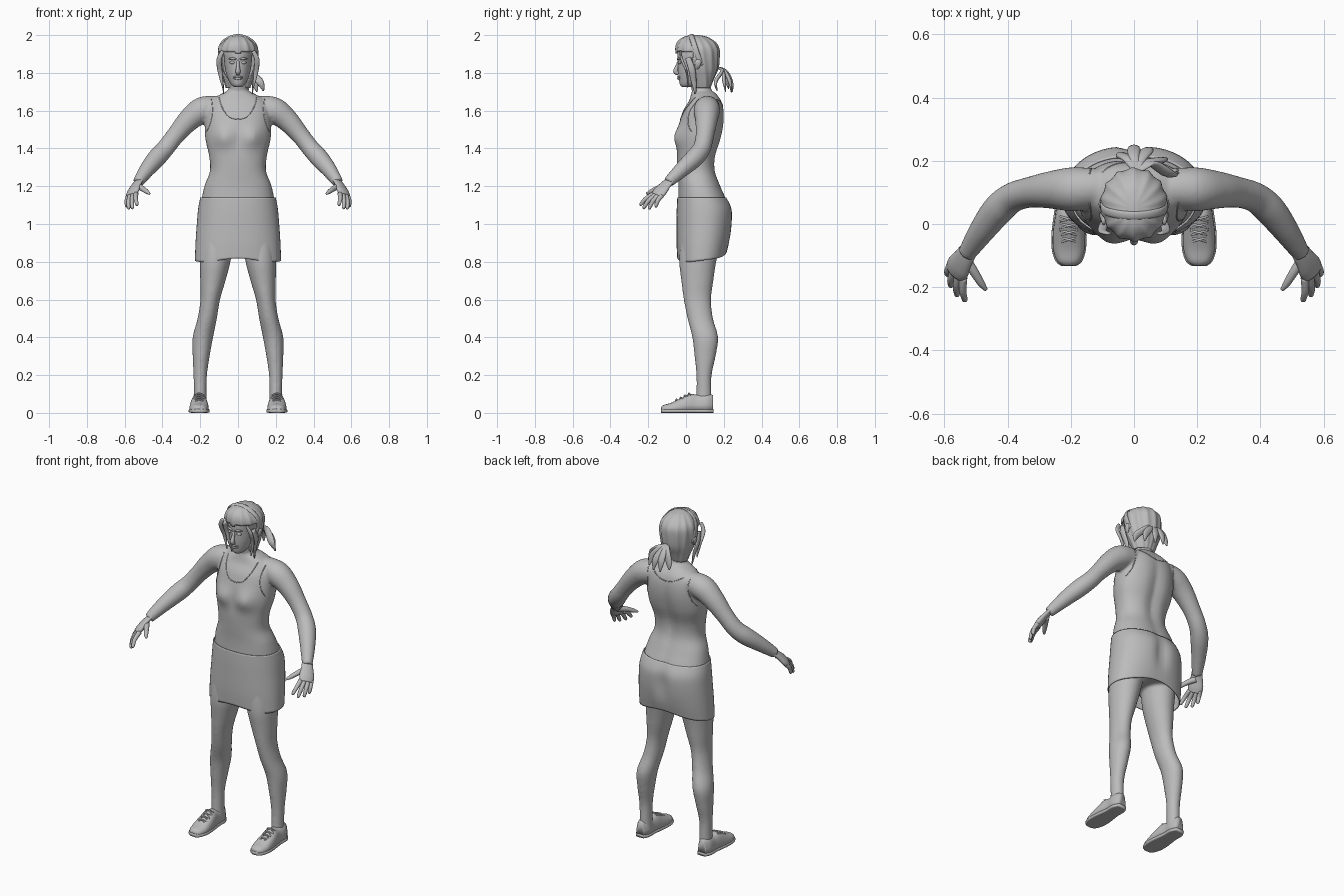
import bpy, bmesh, math
from mathutils import Vector
from mathutils.bvhtree import BVHTree

cube = bpy.data.objects.get("Cube")
if cube:
    bpy.data.objects.remove(cube)

grey = bpy.data.materials.new("plain_grey")
grey.use_nodes = True
grey.diffuse_color = (0.5, 0.5, 0.5, 1)
for node in grey.node_tree.nodes:
    if node.type == 'BSDF_PRINCIPLED':
        node.inputs["Base Color"].default_value = grey.diffuse_color
        node.inputs["Roughness"].default_value = 0.7


def spline(rows, n):
    """Catmull-Rom interpolation through rows of numbers."""
    out = []
    for i in range(len(rows) - 1):
        a, b, c, d = (rows[max(i - 1, 0)], rows[i], rows[i + 1], rows[min(i + 2, len(rows) - 1)])
        for k in range(n):
            t = k / n
            out.append([q + (r - p) * t / 2 + (2 * p - 5 * q + 4 * r - s) * t * t / 2
                        + (3 * q - p - 3 * r + s) * t ** 3 / 2 for p, q, r, s in zip(a, b, c, d)])
    return out + [list(rows[-1])]


def gauss(v, width):
    return math.exp(-(v / width) ** 2)


def add_loft(bm, rings, caps=True):
    vs = [[bm.verts.new(p) for p in ring] for ring in rings]
    for lo, hi in zip(vs, vs[1:]):
        for i in range(len(lo)):
            j = (i + 1) % len(lo)
            bm.faces.new((lo[i], lo[j], hi[j], hi[i]))
    if caps:
        bm.faces.new(vs[0][::-1])
        bm.faces.new(vs[-1])


def finish(name, bm):
    bmesh.ops.recalc_face_normals(bm, faces=bm.faces)
    for f in bm.faces:
        f.smooth = True
    mesh = bpy.data.meshes.new(name)
    bm.to_mesh(mesh)
    bm.free()
    mesh.materials.append(grey)
    obj = bpy.data.objects.new(name, mesh)
    bpy.context.collection.objects.link(obj)
    return obj


def circle(seg, power=1):
    """Unit (super)ellipse points."""
    for k in range(seg):
        a = math.tau * k / seg
        c, s = math.cos(a), math.sin(a)
        yield math.copysign(abs(c) ** power, c), math.copysign(abs(s) ** power, s)


def stack(rows, n=5, seg=40, power=1, side=1, shape=None):
    """Rings from rows of height, half width, front, back and optional centre."""
    rings = []
    for row in spline(rows, n):
        z, w, front, back = row[:4]
        cx = row[4] if len(row) > 4 else 0
        ring = [Vector((side * (cx + w * c), (front + back + (back - front) * s) / 2, z))
                for c, s in circle(seg, power)]
        rings.append([shape(p, (front + back) / 2) for p in ring] if shape else ring)
    return rings


def sweep(rows, n=4, seg=12, side=1, flat=1, wide=(1, 0, 0)):
    """Rings along a path of x, y, z, radius; flat thins it across the wide axis."""
    rows = [(side * r[0], *r[1:]) for r in rows]
    pts = spline(rows, n)
    wide = Vector((side * wide[0], wide[1], wide[2]))
    rings = []
    for i, p in enumerate(pts):
        a, b = pts[max(i - 1, 0)], pts[min(i + 1, len(pts) - 1)]
        t = (Vector(b[:3]) - Vector(a[:3])).normalized()
        u = (wide - t * wide.dot(t)).normalized()
        v = t.cross(u)
        rings.append([Vector(p[:3]) + (u * c + v * s * flat) * p[3] for c, s in circle(seg)])
    return rings


def tubes(name, *ring_sets):
    bm = bmesh.new()
    for rings in ring_sets:
        add_loft(bm, rings)
    return finish(name, bm)


def surface(obj):
    bpy.context.view_layer.update()
    return BVHTree.FromObject(obj, bpy.context.evaluated_depsgraph_get())


# Body: torso, neck, arms and legs fused into one skin
def torso_shape(p, mid):
    if p.y < mid:
        p.y -= 0.03 * gauss(abs(p.x) - 0.075, 0.055) * gauss(p.z - 1.46, 0.055)
    else:
        p.y -= 0.016 * gauss(p.x, 0.035) * gauss(p.z - 1.42, 0.2)
        p.y -= 0.022 * gauss(p.x, 0.035) * gauss(p.z - 1.02, 0.1)
    return p


torso = [(0.88, .19, -.03, .19), (1, .2, -.035, .225), (1.1, .197, -.04, .225), (1.2, .178, -.04, .185),
         (1.28, .149, -.045, .158), (1.36, .153, -.048, .16), (1.45, .173, -.042, .188),
         (1.53, .176, -.035, .203), (1.6, .17, -.015, .203), (1.65, .15, .015, .19),
         (1.68, .105, .025, .17), (1.7, .065, .03, .15)]
neck = [(1.62, .07, .05, .17), (1.68, .058, .04, .145), (1.73, .05, .025, .13), (1.8, .05, .02, .125)]
arm = [(.11, .115, 1.62, .06), (.19, .11, 1.602, .07), (.26, .108, 1.55, .06), (.33, .1, 1.47, .049),
       (.385, .083, 1.4, .048), (.43, .045, 1.35, .05), (.48, -.02, 1.29, .042), (.53, -.095, 1.22, .029)]
leg = [(.04, .035, .05, .14, .2), (.1, .033, .055, .135, .2), (.2, .036, .055, .136, .2),
       (.3, .045, .045, .157, .195), (.4, .054, .033, .17, .186), (.5, .051, .008, .143, .163),
       (.6, .052, -.012, .133, .147), (.7, .067, -.025, .145, .133), (.8, .081, -.036, .16, .121),
       (.92, .09, -.03, .185, .11)]
body = tubes("body", stack(torso, power=.88, shape=torso_shape), stack(neck),
             *[sweep(arm, 5, 24, s) for s in (1, -1)],
             *[stack(leg, seg=28, side=s) for s in (1, -1)])
fuse = body.modifiers.new("fuse", 'REMESH')
fuse.mode = 'VOXEL'
fuse.voxel_size = 0.008
fuse.use_smooth_shade = True
soft = body.modifiers.new("soften", 'SMOOTH')
soft.factor = 0.5
soft.iterations = 7
skin = surface(body)


# Hands: flat palm, four fingers and a thumb
across = (.62, .75, -.15)
palm = [(.52, -.08, 1.235, .03), (.54, -.11, 1.205, .035), (.556, -.137, 1.172, .043), (.565, -.155, 1.15, .038)]
fingers = [((.54, -.17, 1.16), (.535, -.245, 1.1)), ((.555, -.16, 1.155), (.56, -.228, 1.082)),
           ((.57, -.145, 1.152), (.58, -.198, 1.08)), ((.58, -.128, 1.15), (.59, -.162, 1.09))]
thumb = [(.535, -.11, 1.2, .018), (.51, -.145, 1.19, .015), (.485, -.185, 1.172, .012), (.468, -.208, 1.16, .006)]
for s, label in ((1, "left"), (-1, "right")):
    parts = [sweep(palm, side=s, flat=.45, wide=across, seg=16), sweep(thumb, side=s)]
    for root, tip in fingers:
        root, tip = Vector(root), Vector(tip)
        bend = root.lerp(tip, .5) + Vector((.004, -.004, .005))
        parts.append(sweep([(*root, .013), (*bend, .0115), (*root.lerp(tip, .92), .009), (*tip, .004)], side=s))
    tubes(label + "_hand", *parts)


# Skirt with a sloping hem
def skirt_shape(p, mid):
    p = torso_shape(p, mid)
    p.z += max(0, .95 - p.z) * (.12 * (p.y - mid) / .13 + .1 * math.cos(p.x * 14))
    return p


skirt_rows = [(.82, .228, -.046, .215), (.9, .225, -.05, .232), (1, .218, -.05, .246),
              (1.08, .211, -.049, .245), (1.14, .2, -.046, .217)]
bm = bmesh.new()
add_loft(bm, stack(skirt_rows, seg=56, power=.9, shape=skirt_shape), caps=False)
skirt = finish("skirt", bm)
skirt.modifiers.new("cloth", 'SOLIDIFY').thickness = 0.006


# Vest seams laid onto the body
def seam(name, points, front=True, radius=.0025):
    d = Vector((0, 1 if front else -1, 0))
    path = []
    for x, z in spline(points, 5):
        hit = skin.ray_cast(Vector((x, 0, z)) - d, d)[0]
        if hit:
            path.append((*hit, radius))
    if len(path) > 2:
        tubes(name, sweep(path, 1, 6, wide=(.1, 1, .2)))


seam("front_neckline", [(-.1, 1.67), (-.085, 1.62), (-.05, 1.57), (0, 1.555), (.05, 1.57), (.085, 1.62), (.1, 1.67)])
seam("back_neckline", [(-.1, 1.66), (-.05, 1.635), (0, 1.625), (.05, 1.635), (.1, 1.66)], False)
for s, label in ((1, "left"), (-1, "right")):
    edge = [(s * .14, 1.66), (s * .135, 1.6), (s * .145, 1.54), (s * .165, 1.49)]
    seam(label + "_front_armhole", edge)
    seam(label + "_back_armhole", edge, False)

# Head and face
head = [(1.725, .02, -.02, .03), (1.738, .036, -.032, .06), (1.77, .054, -.038, .11), (1.81, .066, -.042, .14),
        (1.86, .073, -.043, .16), (1.91, .075, -.044, .165), (1.96, .06, -.025, .145), (1.985, .025, .02, .1)]
tubes("head", stack(head))
tubes("nose", sweep([(0, -.036, 1.868, .007), (0, -.047, 1.835, .009), (0, -.055, 1.808, .013), (0, -.04, 1.795, .01)]))
for name, z, r in (("upper_lip", 1.779, .0055), ("lower_lip", 1.77, .0065)):
    tubes(name, sweep([(-.025, -.032, z, .002), (0, -.041, z, r), (.025, -.032, z, .002)], wide=(0, 0, 1)))
for s, label in ((1, "left"), (-1, "right")):
    tubes(label + "_eye", sweep([(.016, -.036, 1.853, .002), (.03, -.034, 1.855, .009), (.046, -.026, 1.854, .002)], side=s, wide=(0, 0, 1)))
    tubes(label + "_brow", sweep([(.01, -.043, 1.871, .004), (.03, -.041, 1.877, .006), (.05, -.028, 1.873, .003)], side=s, wide=(0, 0, 1)))
    tubes(label + "_ear", sweep([(.088, .055, 1.815, .006), (.1, .06, 1.835, .014), (.103, .065, 1.86, .017), (.095, .065, 1.875, .006)], side=s, flat=.5, wide=(0, 1, 0)))


# Hair cap with grooves and an open face
def hair_shape(p, mid):
    a = math.atan2(p.y - mid, p.x)
    k = 1 - .06 * abs(math.sin(a * 7 + p.z * 4))
    return Vector((p.x * k, mid + (p.y - mid) * k, p.z))


hair_rows = [(1.72, .066, .04, .13), (1.77, .082, .01, .15), (1.82, .098, -.03, .172), (1.88, .108, -.052, .18),
             (1.93, .106, -.058, .178), (1.965, .085, -.046, .155), (1.99, .05, -.015, .115), (2, .012, .025, .07)]
bm = bmesh.new()
add_loft(bm, stack(hair_rows, seg=84, shape=hair_shape))
gone = [f for f in bm.faces if f.calc_center_median().z < 1.721
        or (f.calc_center_median().y < .035 and f.calc_center_median().z < 1.905 + .2 * abs(f.calc_center_median().x) * .5)]
bmesh.ops.delete(bm, geom=gone, context='FACES')
hair = finish("hair", bm)
hair.modifiers.new("thickness", 'SOLIDIFY').thickness = 0.007

# Headband wrapped over the hair
scalp = surface(hair)
middle, tilt, band = Vector((0, .08, 1.84)), Vector((0, -.32, .95)), []
for k in range(25):
    a = math.pi * k / 24
    d = Vector((math.cos(a), 0, 0)) + tilt * math.sin(a)
    hit = scalp.ray_cast(middle + d, -d)[0]
    if hit:
        band.append((*hit, .014))
tubes("headband", sweep(band, 2, 10, flat=.35, wide=(0, 1, .3)))

# Loose locks and ponytail
for s, label in ((1, "left"), (-1, "right")):
    tubes(label + "_locks",
          sweep([(.08, -.03, 1.915, .01), (.1, -.022, 1.87, .014), (.094, .005, 1.8, .012), (.08, .01, 1.72, .003)], side=s, flat=.5),
          sweep([(.095, .01, 1.88, .015), (.1, .03, 1.82, .018), (.085, .04, 1.76, .015), (.075, .05, 1.69, .004)], side=s, flat=.5, wide=(0, 1, 0)))
tips = [(-.045, .225, 1.715), (0, .247, 1.7), (.05, .24, 1.695), (.1, .21, 1.7), (.135, .165, 1.705)]
tubes("ponytail", *[sweep([(.01, .165, 1.83, .01), (x * .4, .19 + .02 * gauss(x, .08), 1.81, .017),
                           (x * .85, y - .008, 1.755, .02), (x, y, z, .004)], flat=.5) for x, y, z in tips])

# Shoes with soles and laces
shoe = [(-.132, .018, .03), (-.118, .037, .042), (-.08, .05, .053), (-.03, .051, .076), (.02, .045, .1),
        (.06, .04, .096), (.11, .04, .102), (.144, .024, .094)]
for s, label in ((1, "left"), (-1, "right")):
    upper, sole = [], []
    for y, w, h in spline(shoe, 4):
        cx = s * .206
        upper.append([Vector((cx + w * c, y, .01 + (h - .01) * max(v, 0) ** .8)) for c, v in circle(28, .8)])
        sole.append([Vector((cx + (w + .004) * c, y * 1.01, .01 + .01 * v)) for c, v in circle(20, .4)])
    tubes(label + "_shoe", upper)
    tubes(label + "_sole", sole)
    laces = []
    for i in range(4):
        y = -.05 + i * .022
        z = .071 + i * .0105
        for k in (1, -1):
            laces.append(sweep([(.206 - k * .028, y - .008, z - .017, .003), (.206, y, z + .001, .004),
                                (.206 + k * .028, y + .008, z - .009, .003)], side=s, seg=6, wide=(0, 0, 1)))
    tubes(label + "_laces", *laces)
